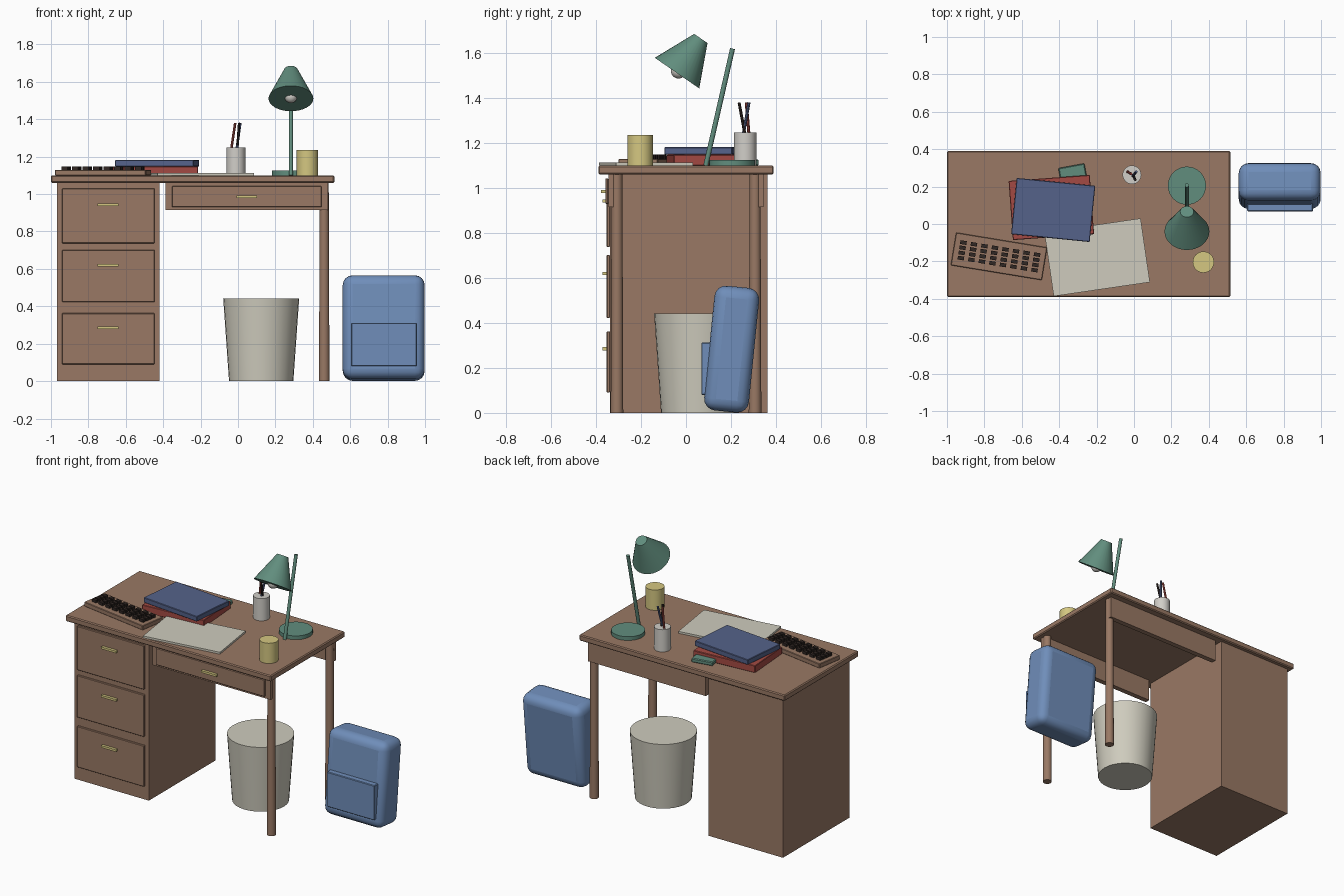
import bpy
from math import radians
from mathutils import Vector, Matrix

cube = bpy.data.objects.get("Cube")
if cube:
    bpy.data.objects.remove(cube, do_unlink=True)


def material(name, rgb):
    m = bpy.data.materials.new(name)
    m.use_nodes = True
    m.diffuse_color = (*rgb, 1)
    m.node_tree.nodes["Principled BSDF"].inputs["Base Color"].default_value = (*rgb, 1)
    return m


WOOD = material("wood brown", (0.32, 0.19, 0.128))
BRASS = material("pale yellow", (0.66, 0.57, 0.22))
CREAM = material("warm cream", (0.62, 0.6, 0.51))
WHITE = material("light grey", (0.64, 0.62, 0.58))
BLUE = material("bag blue", (0.16, 0.27, 0.49))
NAVY = material("book navy", (0.09, 0.123, 0.255))
RED = material("book red", (0.37, 0.068, 0.056))
GREEN = material("lamp green", (0.12, 0.268, 0.207))
DARK = material("key dark brown", (0.03, 0.02, 0.017))


def finish(name, mat, bevel=0, segments=1, smooth=False):
    ob = bpy.context.object
    ob.name = name
    ob.data.materials.append(mat)
    if bevel:
        mod = ob.modifiers.new("Bevel", "BEVEL")
        mod.width = bevel
        mod.segments = segments
    if smooth:
        bpy.ops.object.shade_smooth_by_angle(angle=radians(35))
    return ob


def box(name, mat, xs, ys, zs, turn=0, bevel=0, segments=1, smooth=False):
    """Box between x, y and z limits, turned about its own upright axis."""
    limits = (xs, ys, zs)
    bpy.ops.mesh.primitive_cube_add(size=1, location=[sum(p) / 2 for p in limits])
    ob = bpy.context.object
    ob.data.transform(Matrix.Diagonal([p[1] - p[0] for p in limits] + [1]))
    ob.rotation_euler.z = radians(turn)
    return finish(name, mat, bevel, segments, smooth)


def slab(name, mat, centre, size, zs, turn, bevel=0):
    """Flat item lying on the desk."""
    (x, y), (w, d) = centre, size
    return box(name, mat, (x - w / 2, x + w / 2), (y - d / 2, y + d / 2), zs, turn, bevel)


def rod(name, mat, start, end, r1, r2=None, sides=32):
    """Cylinder or cut cone from start to end."""
    a, b = Vector(start), Vector(end)
    bpy.ops.mesh.primitive_cone_add(vertices=sides, radius1=r1, radius2=r1 if r2 is None else r2,
                                    depth=(b - a).length, location=(a + b) / 2)
    bpy.context.object.rotation_euler = (b - a).to_track_quat("Z", "Y").to_euler()
    return finish(name, mat, smooth=True)


def handle(name, x, y, z):
    box(name, BRASS, (x - 0.055, x + 0.055), (y - 0.018, y), (z - 0.007, z + 0.007))


# Desk: top, pedestal, aprons and legs
TOP = 1.1
box("desk_top", WOOD, (-1, 0.515), (-0.39, 0.39), (1.06, TOP), bevel=0.006)
box("pedestal", WOOD, (-0.968, -0.42), (-0.338, 0.362), (0, 1.06))
for side, y in (("front", -0.328), ("back", 0.328)):
    box(side + "_apron", WOOD, (-0.387, 0.48), (y - 0.017, y + 0.017), (0.915, 1.06))
for side, y in (("front", -0.307), ("back", 0.307)):
    rod(side + "_leg", WOOD, (0.461, y, 0), (0.461, y, 1.06), 0.028, 0.024, 20)

# Drawer fronts with handles
drawers = (("lower", 0.09, 0.363, 0.285), ("middle", 0.422, 0.702, 0.62), ("upper", 0.737, 1.03, 0.942))
for level, low, high, grip in drawers:
    box(level + "_drawer", WOOD, (-0.94, -0.446), (-0.353, -0.338), (low, high), bevel=0.003)
    handle(level + "_drawer_handle", -0.695, -0.353, grip)
box("desk_drawer", WOOD, (-0.353, 0.446), (-0.359, -0.345), (0.93, 1.043), bevel=0.003)
handle("desk_drawer_handle", 0.047, -0.359, 0.985)

# Waste bin
rod("waste_bin", CREAM, (0.124, 0.061, 0), (0.124, 0.061, 0.442), 0.172, 0.203)

# School bag leaning back, with a front pocket
bag = box("bag", BLUE, (0.56, 0.998), (0.103, 0.303), (0.005, 0.562), bevel=0.052, segments=4, smooth=True)
bag.rotation_euler.x = -0.1
box("bag_pocket", BLUE, (0.605, 0.957), (0.068, 0.16), (0.08, 0.312), bevel=0.004)

# Desk lamp
LX = 0.283
rod("lamp_base", GREEN, (LX, 0.205, TOP), (LX, 0.205, TOP + 0.025), 0.102)
rod("lamp_arm", GREEN, (LX, 0.088, TOP), (LX, 0.207, 1.62), 0.011, sides=16)
rim, crown = Vector((LX, -0.04, 1.511)), Vector((LX, 0.066, 1.665))
rod("lamp_shade", GREEN, rim, crown, 0.12, 0.036)
bpy.ops.mesh.primitive_uv_sphere_add(segments=20, ring_count=12, radius=0.034,
                                     location=rim + (crown - rim).normalized() * 0.012)
finish("lamp_bulb", WHITE, smooth=True)

# Mug and pencil pot
rod("mug", BRASS, (0.371, -0.204, TOP), (0.371, -0.204, 1.235), 0.057)
rod("pencil_pot", WHITE, (-0.011, 0.263, TOP), (-0.011, 0.263, 1.248), 0.05)
pencils = (("red", RED, (-0.036, 0.28), (-0.015, 0.268)),
           ("navy", NAVY, (-0.007, 0.255), (0.012, 0.28)),
           ("dark", DARK, (-0.004, 0.262), (0.006, 0.236)))
for word, mat, foot, tip in pencils:
    rod(word + "_pencil", mat, (*foot, 1.24), (*tip, 1.38), 0.007, sides=8)

# Books, paper and eraser
slab("red_book", RED, (-0.442, 0.088), (0.435, 0.317), (TOP, 1.148), 4.2, 0.003)
slab("navy_book", NAVY, (-0.432, 0.075), (0.422, 0.302), (1.148, 1.182), -5.7, 0.003)
slab("paper_stack", CREAM, (-0.197, -0.178), (0.52, 0.345), (TOP, 1.113), 8.3)
slab("eraser", GREEN, (-0.327, 0.267), (0.142, 0.09), (TOP, 1.127), 10.5, 0.005)

# Keyboard with a grid of keys
KX, KY, TURN = -0.722, -0.173, -9.3
slab("keyboard", WOOD, (KX, KY), (0.493, 0.177), (TOP, 1.13), TURN, 0.003)
spin = Matrix.Rotation(radians(TURN), 3, "Z")
for col in range(8):
    for row in range(4):
        p = spin @ Vector(((col - 3.5) * 0.057, (row - 1.5) * 0.028, 0))
        slab("key", DARK, (KX + p.x, KY + p.y), (0.034, 0.02), (1.13, 1.148), TURN)
